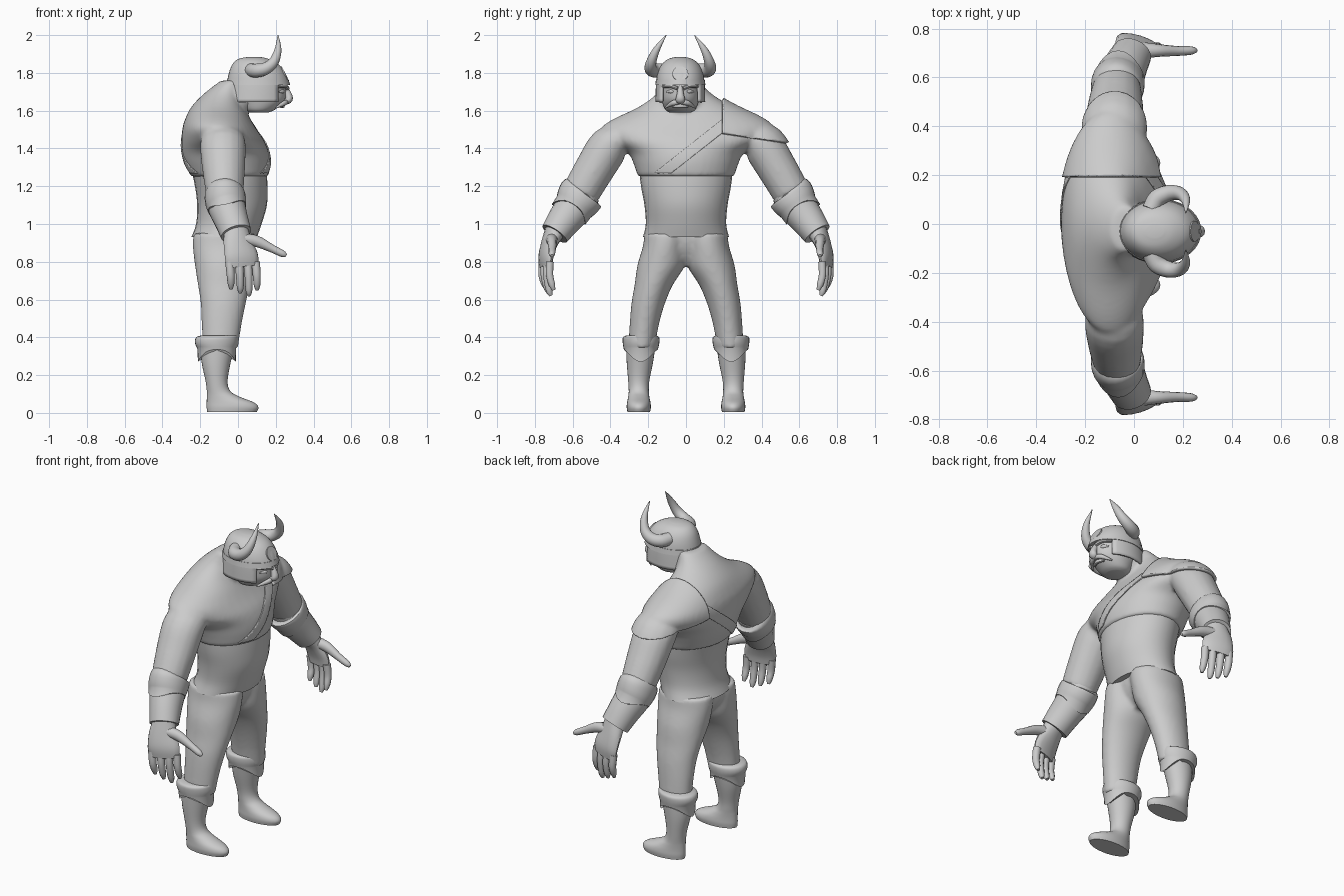
import bpy, bmesh, math
from mathutils import Vector

cube = bpy.data.objects.get("Cube")
if cube:
    bpy.data.objects.remove(cube, do_unlink=True)

clay = bpy.data.materials.new("clay_grey")
clay.use_nodes = True
clay.diffuse_color = (0.6, 0.6, 0.6, 1)
clay.node_tree.nodes["Principled BSDF"].inputs["Base Color"].default_value = (0.6, 0.6, 0.6, 1)
X, Y, Z = Vector((1, 0, 0)), Vector((0, 1, 0)), Vector((0, 0, 1))


def finish(name, bm, angle=40):
    bmesh.ops.recalc_face_normals(bm, faces=bm.faces)
    mesh = bpy.data.meshes.new(name)
    bm.to_mesh(mesh)
    bm.free()
    ob = bpy.data.objects.new(name, mesh)
    bpy.context.collection.objects.link(ob)
    mesh.materials.append(clay)
    bpy.ops.object.select_all(action="DESELECT")
    ob.select_set(True)
    bpy.context.view_layer.objects.active = ob
    bpy.ops.object.shade_smooth_by_angle(angle=math.radians(angle))
    return ob


def spline(rows, steps):
    """Smooth interpolation of rows of numbers through every row."""
    out = []
    for i in range(len(rows) - 1):
        a, b, c, d = (rows[max(0, min(len(rows) - 1, i + k))] for k in (-1, 0, 1, 2))
        for s in range(steps):
            t = s / steps
            out.append([q + t * (r - p) / 2 + t * t * (2 * p - 5 * q + 4 * r - e) / 2
                        + t ** 3 * (3 * q - p - 3 * r + e) / 2
                        for p, q, r, e in zip(a, b, c, d)])
    return out + [list(rows[-1])]


def skin(name, rings, sides, dip=None, cap=True):
    """Loft ellipses (centre, u, v); dip pulls the last ring out into points."""
    bm = bmesh.new()
    loops = []
    for i, (c, u, v) in enumerate(rings):
        loop = []
        for k in range(sides):
            a = 2 * math.pi * k / sides
            p = c + u * math.cos(a) + v * math.sin(a)
            if dip and i == len(rings) - 1:
                p = p + dip * abs(math.cos(a)) ** 3
            loop.append(bm.verts.new(p))
        loops.append(loop)
    for a, b in zip(loops, loops[1:]):
        for k in range(sides):
            n = (k + 1) % sides
            bm.faces.new((a[k], a[n], b[n], b[k]))
    if cap:
        bm.faces.new(loops[0][::-1])
        bm.faces.new(loops[-1])
    return finish(name, bm)


def stack(name, rows, side=1, sides=28, steps=4, **kw):
    """Level slices: height, back, front, centre y, half width."""
    rings = [(Vector(((b + f) / 2, y * side, z)), X * (f - b) / 2, Y * w)
             for z, b, f, y, w in spline(rows, steps)]
    return skin(name, rings, sides, **kw)


def tube(name, rows, side=1, ref=X, sides=16, steps=4, **kw):
    """Slices across a path: x, y, z, radius along ref, radius across it."""
    rows = spline([(x, y * side, z, a, b) for x, y, z, a, b in rows], steps)
    pts = [Vector(r[:3]) for r in rows]
    rings = []
    for i, r in enumerate(rows):
        t = (pts[min(i + 1, len(pts) - 1)] - pts[max(i - 1, 0)]).normalized()
        u = (ref - t * ref.dot(t)).normalized()
        rings.append((pts[i], u * r[3], t.cross(u) * r[4]))
    return skin(name, rings, sides, **kw)


def merge(name, parts, voxel=.012):
    """Blend overlapping closed parts into one continuous surface."""
    bpy.ops.object.select_all(action="DESELECT")
    for p in parts:
        p.select_set(True)
    bpy.context.view_layer.objects.active = ob = parts[0]
    bpy.ops.object.join()
    ob.name = name
    remesh = ob.modifiers.new("blend", "REMESH")
    remesh.mode, remesh.voxel_size, remesh.use_smooth_shade = "VOXEL", voxel, True
    smooth = ob.modifiers.new("soften", "SMOOTH")
    smooth.factor, smooth.iterations = .5, 8
    bpy.ops.object.convert(target="MESH")
    return ob


def overlay(name, source, planes, thick):
    """Raised layer following the source surface, trimmed by planes."""
    bm = bmesh.new()
    bm.from_mesh(source.data)
    for co, no in planes:
        bmesh.ops.bisect_plane(bm, geom=bm.verts[:] + bm.edges[:] + bm.faces[:],
                               plane_co=co, plane_no=no, clear_outer=True)
    ob = finish(name, bm)
    mod = ob.modifiers.new("thickness", "SOLIDIFY")
    mod.thickness, mod.offset = thick, 1
    return ob


HY = -.03  # the head sits slightly to the right

# torso with neck and upper arms
stack("abdomen", [(.93, -.247, .10, 0, .228), (1.0, -.222, .125, 0, .213), (1.1, -.216, .153, 0, .22),
                  (1.2, -.228, .156, 0, .238), (1.3, -.25, .15, 0, .25)])
body = [stack("chest", [(1.25, -.25, .163, 0, .255), (1.32, -.28, .17, 0, .278), (1.38, -.295, .163, 0, .31),
                        (1.44, -.299, .14, 0, .40), (1.5, -.295, .10, 0, .45), (1.55, -.282, .07, 0, .395),
                        (1.62, -.247, .035, 0, .25), (1.69, -.18, .02, -.01, .145),
                        (1.76, -.09, .03, -.02, .09)], sides=40),
        tube("neck", [(-.08, -.02, 1.60, .10, .08), (-.02, -.025, 1.66, .105, .10),
                      (.08, HY, 1.72, .09, .09)], ref=Y)]
for side in (1, -1):
    body.append(tube("upper_arm", [(-.08, .33, 1.46, .11, .07), (-.08, .405, 1.415, .122, .107),
                                   (-.076, .485, 1.29, .114, .106), (-.07, .56, 1.16, .10, .10)], side))
chest = merge("chest_and_arms", body)
overlay("shoulder_strap", chest, [((0, .14, 1.44), (0, .62, -.79)), ((0, .05, 1.44), (0, -.62, .79)),
                                  ((0, 0, 1.27), (0, 0, -1))], .006)
overlay("shoulder_guard", chest, [((0, .19, 1.6), (0, -1, 0)), ((0, .4, 1.445), (0, -.15, -1))], .018)

# trousers
trousers = [stack("pelvis", [(.97, -.21, .07, 0, .20), (.9, -.22, .06, 0, .20), (.84, -.19, .035, 0, .15),
                             (.78, -.13, -.01, 0, .06)])]
for side in (1, -1):
    trousers.append(stack("leg", [(.95, -.237, .09, .10, .12), (.88, -.24, .09, .112, .117),
                                  (.78, -.228, .078, .132, .126), (.68, -.213, .062, .17, .102),
                                  (.58, -.198, .042, .20, .089), (.46, -.192, .018, .222, .077),
                                  (.34, -.19, .0, .235, .07)], side))
merge("trousers", trousers)

for side, tag in ((1, "left"), (-1, "right")):
    # boots
    stack(tag + "_boot", [(.38, -.2, -.01, .238, .08), (.27, -.193, -.038, .244, .07), (.17, -.172, -.055, .25, .056),
                          (.115, -.165, -.04, .25, .053), (.085, -.165, .01, .25, .056), (.055, -.166, .085, .25, .062),
                          (.03, -.166, .108, .25, .064), (.005, -.163, .10, .25, .06)], side)
    stack(tag + "_boot_cuff", [(.41, -.195, .0, .236, .078), (.40, -.222, .0, .238, .096),
                               (.37, -.228, -.001, .238, .097), (.335, -.212, -.012, .239, .09)],
          side, dip=Vector((0, 0, -.065)))
    # forearms
    tube(tag + "_forearm", [(-.07, .545, 1.17, .09, .095), (-.062, .585, 1.10, .10, .10), (-.035, .645, 1.02, .09, .09),
                            (-.01, .695, .948, .083, .077)], side, sides=24)
    tube(tag + "_arm_cuff", [(-.07, .538, 1.175, .10, .09), (-.07, .55, 1.16, .122, .106),
                             (-.065, .575, 1.12, .118, .109), (-.058, .597, 1.085, .104, .103)],
         side, ref=Y, sides=24, dip=Vector((.005, .025 * side, -.035)))
    # hands, turned a little inward at the front
    turn = Vector((1, -.3 * side, 0))
    tube(tag + "_palm", [(-.01, .69, .97, .065, .055), (.0, .722, .90, .08, .04), (.018, .74, .83, .092, .032),
                         (.025, .742, .775, .085, .024)], side, ref=turn)
    for i, (x, y, tip) in enumerate(((-.045, .76, .655), (.004, .748, .635), (.05, .735, .62), (.093, .72, .65))):
        tube(f"{tag}_finger_{i + 1}", [(x, y, .80, .023, .021), (x + .006, y + .002, .73, .021, .02),
                                       (x + .008, y - .01, tip + .03, .018, .018),
                                       (x + .008, y - .02, tip, .009, .009)], side, sides=10)
    tube(tag + "_thumb", [(.03, .71, .92, .035, .03), (.10, .71, .908, .026, .03), (.18, .708, .87, .02, .021),
                          (.235, .71, .843, .017, .018), (.255, .71, .832, .008, .009)], side, ref=Y, sides=12)

# head and helmet
stack("head", [(1.59, .06, .16, HY, .055), (1.605, .03, .195, HY, .08), (1.65, .0, .245, HY, .098),
               (1.70, -.03, .255, HY, .108), (1.76, -.04, .25, HY, .115), (1.82, -.0, .2, HY, .09)])
helmet = stack("helmet", [(1.645, -.072, .278, HY, .132), (1.74, -.06, .272, HY, .129), (1.80, -.048, .25, HY, .12),
                          (1.845, -.03, .215, HY, .098), (1.873, .0, .165, HY, .065), (1.884, .05, .12, HY, .025)],
               sides=36, cap=False)
# open the face below the brow
bm = bmesh.new()
bm.from_mesh(helmet.data)
low = [f for f in bm.faces if f.calc_center_median().z < 1.738 and f.calc_center_median().x > .215]
bmesh.ops.delete(bm, geom=low, context="FACES")
bmesh.ops.holes_fill(bm, edges=[e for e in bm.edges if e.is_boundary and e.verts[0].co.z > 1.88
                                and e.verts[1].co.z > 1.88], sides=0)
bm.to_mesh(helmet.data)
bm.free()
mod = helmet.modifiers.new("thickness", "SOLIDIFY")
mod.thickness = .012
stack("helmet_band", [(1.735, -.064, .276, HY, .133), (1.765, -.058, .268, HY, .129)], sides=36, steps=1)
tube("helmet_disc", [(.215, HY, 1.78, .042, .042), (.25, HY, 1.797, .042, .042)], ref=Y, sides=24, steps=1)

# face
tube("nose", [(.24, HY, 1.73, .013, .015), (.262, HY, 1.69, .018, .02), (.27, HY, 1.66, .025, .02),
              (.25, HY, 1.648, .02, .015)], ref=Y, sides=12)
tube("mouth", [(.225, HY - .04, 1.622, .008, .008), (.238, HY, 1.626, .012, .01),
               (.225, HY + .04, 1.622, .008, .008)], ref=Z, sides=8)
for side, tag in ((1, "left"), (-1, "right")):
    tube(tag + "_moustache", [(.255, HY * side + .005, 1.645, .012, .012), (.245, HY * side + .04, 1.64, .014, .012),
                              (.20, HY * side + .08, 1.615, .004, .004)], side, ref=Z, sides=10)
    tube(tag + "_brow", [(.262, HY * side + .015, 1.718, .01, .012), (.248, HY * side + .05, 1.73, .01, .012),
                         (.21, HY * side + .09, 1.728, .007, .01)], side, ref=Z, sides=8)
    tube(tag + "_eye", [(.235, HY * side + .028, 1.70, .005, .008), (.236, HY * side + .048, 1.702, .011, .01),
                        (.215, HY * side + .07, 1.70, .004, .006)], side, ref=Z, sides=10)
    # horns
    tube(tag + "_horn", [(.07, HY * side + .09, 1.815, .036, .036), (.095, HY * side + .135, 1.812, .037, .037),
                         (.145, HY * side + .157, 1.822, .033, .033), (.19, HY * side + .153, 1.86, .027, .027),
                         (.212, HY * side + .125, 1.925, .018, .018), (.212, HY * side + .075, 2.0, .002, .002)],
         side, ref=Vector((-.6, .3 * side, .8)))
